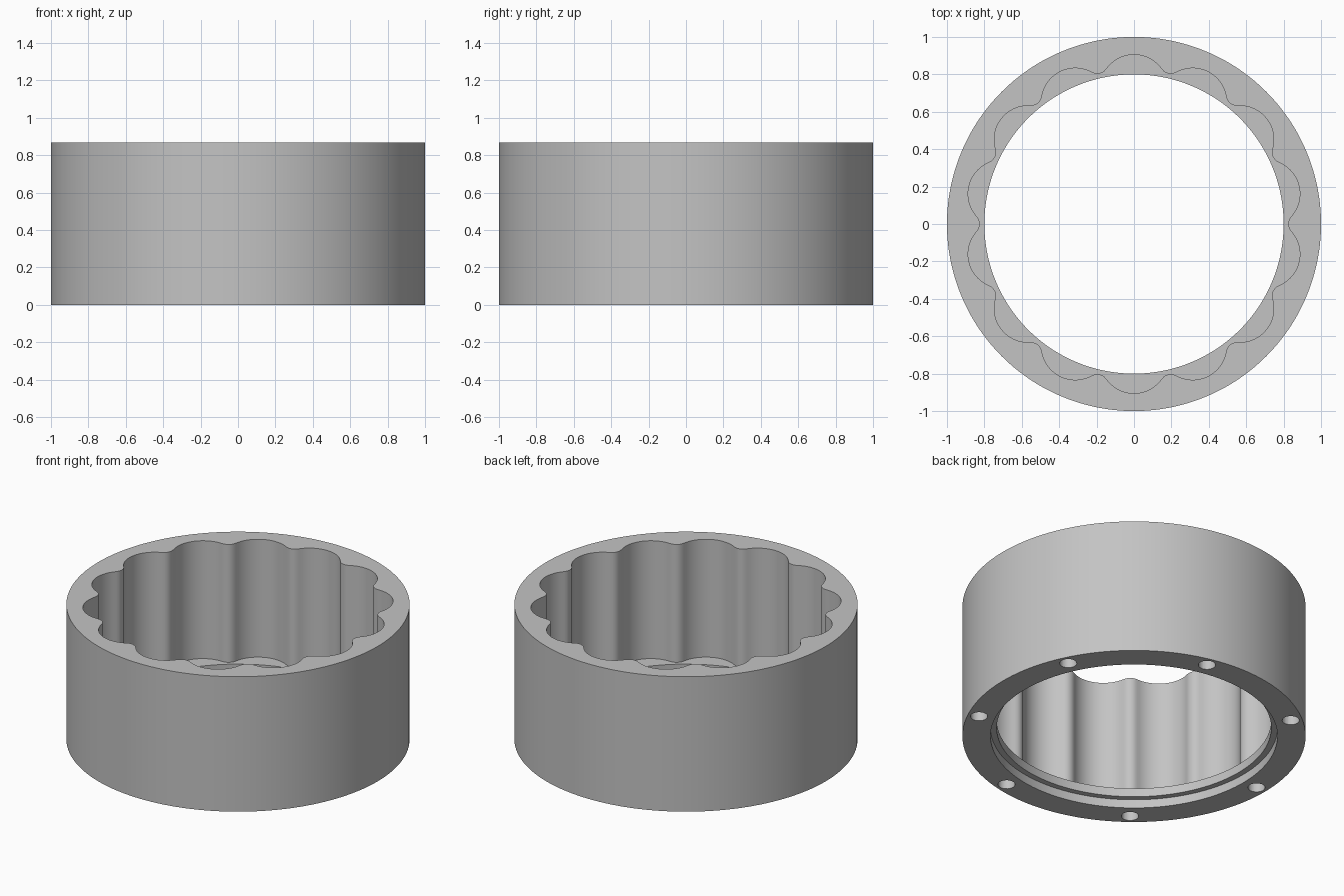
import bpy, bmesh
from math import sin, cos, sqrt, pi, atan2, tau

if "Cube" in bpy.data.objects:
    bpy.data.objects.remove(bpy.data.objects["Cube"], do_unlink=True)

HEIGHT = 0.868
LOBES, STEPS = 14, 28
PITCH = tau / LOBES
PEAK, VALLEY, FILLET = 0.905, 0.825, 0.06

# Lobe arc radius that runs tangent into the rounded ridge between two lobes
ridge = VALLEY + FILLET
rx, ry = ridge * sin(PITCH / 2), ridge * cos(PITCH / 2)
rise = PEAK - ry
lobe_r = (rx**2 + rise**2 - FILLET**2) / (2 * (rise + FILLET))
centre = PEAK - lobe_r
share = lobe_r / (lobe_r + FILLET)
join = atan2(rx * share, centre + (ry - centre) * share)


def wave(angle):
    """Radius of the lobed bore; a ridge lies at angle zero."""
    a = abs(angle % PITCH - PITCH / 2)
    if a < join:
        return centre * cos(a) + sqrt(lobe_r**2 - (centre * sin(a))**2)
    b = PITCH / 2 - a
    return ridge * cos(b) - sqrt(FILLET**2 - (ridge * sin(b))**2)


def circle(radius):
    return lambda angle: radius


def select_only(obj):
    bpy.ops.object.select_all(action='DESELECT')
    obj.select_set(True)
    bpy.context.view_layer.objects.active = obj


def add_object(name, bm):
    bmesh.ops.recalc_face_normals(bm, faces=bm.faces)
    mesh = bpy.data.meshes.new(name)
    bm.to_mesh(mesh)
    bm.free()
    obj = bpy.data.objects.new(name, mesh)
    bpy.context.collection.objects.link(obj)
    return obj


# Ring body: closed section swept around z, with lobed bore, lip and counterbore
section = [
    (circle(1.0), HEIGHT), (circle(1.0), 0),
    (circle(0.836), 0), (circle(0.836), 0.055),
    (circle(0.8), 0.055), (circle(0.8), 0.11),
    (wave, 0.11), (wave, HEIGHT),
]
count = LOBES * STEPS
bm = bmesh.new()
loops = []
for radius, z in section:
    loop = []
    for i in range(count):
        t = tau * i / count
        loop.append(bm.verts.new((radius(t) * cos(t), radius(t) * sin(t), z)))
    loops.append(loop)
for k, lower in enumerate(loops):
    upper = loops[(k + 1) % len(loops)]
    for i in range(count):
        j = (i + 1) % count
        bm.faces.new((lower[i], lower[j], upper[j], upper[i]))
ring = add_object("lobed_ring", bm)

# Seven blind holes in the underside, each behind a ridge
HOLES, DEPTH = 7, 0.25
bm = bmesh.new()
for i in range(HOLES):
    t = pi + tau * i / HOLES
    made = bmesh.ops.create_cone(bm, cap_ends=True, segments=32, radius1=0.05,
                                 radius2=0.05, depth=2 * DEPTH)
    bmesh.ops.translate(bm, verts=made["verts"],
                        vec=(0.932 * cos(t), 0.932 * sin(t), 0))
cutter = add_object("hole_cutter", bm)
cutter.hide_render = True

select_only(ring)
cut = ring.modifiers.new("holes", 'BOOLEAN')
cut.operation = 'DIFFERENCE'
cut.solver = 'EXACT'
cut.object = cutter
bpy.ops.object.modifier_apply(modifier=cut.name)
bpy.data.objects.remove(cutter, do_unlink=True)

# Plain grey metal
grey = bpy.data.materials.new("light_grey")
grey.use_nodes = True
colour = (0.55, 0.55, 0.55, 1)
grey.diffuse_color = colour
grey.node_tree.nodes["Principled BSDF"].inputs["Base Color"].default_value = colour
ring.data.materials.clear()
ring.data.materials.append(grey)

select_only(ring)
bpy.ops.object.shade_smooth_by_angle(angle=pi / 6)
